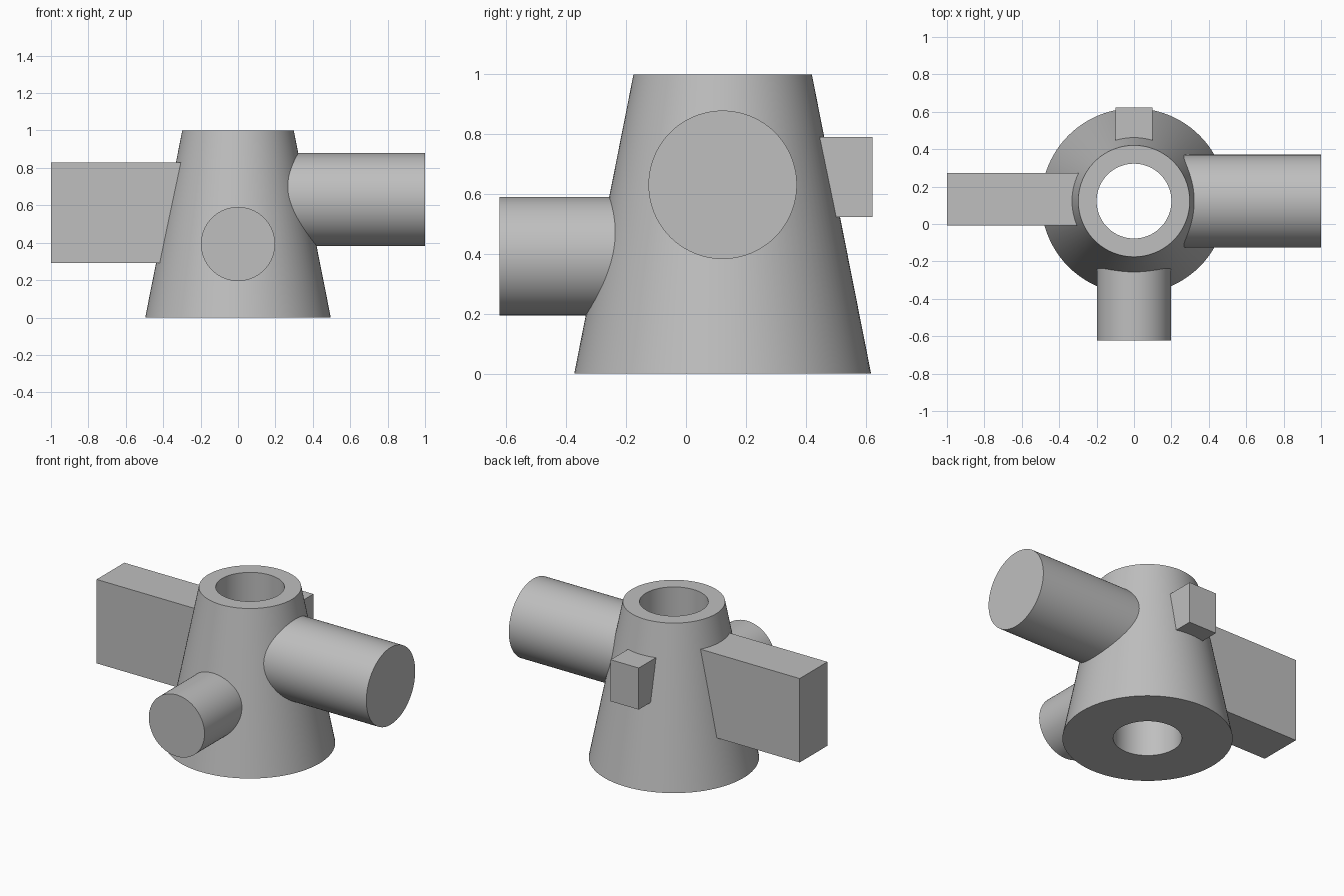
import bpy
import bmesh
from math import radians
from mathutils import Matrix, Vector

cube = bpy.data.objects.get("Cube")
if cube:
    bpy.data.objects.remove(cube, do_unlink=True)

AXIS_Y = 0.1225  # the hub axis sits behind the model's centre
SEGMENTS = 96

grey = bpy.data.materials.new("plain grey")
grey.use_nodes = True
color = (0.52, 0.52, 0.52, 1)
grey.diffuse_color = color
grey.node_tree.nodes["Principled BSDF"].inputs["Base Color"].default_value = color


def finish(name, bm):
    bmesh.ops.recalc_face_normals(bm, faces=bm.faces)
    mesh = bpy.data.meshes.new(name)
    bm.to_mesh(mesh)
    bm.free()
    mesh.materials.append(grey)
    obj = bpy.data.objects.new(name, mesh)
    bpy.context.collection.objects.link(obj)
    bpy.ops.object.select_all(action='DESELECT')
    obj.select_set(True)
    bpy.context.view_layer.objects.active = obj
    bpy.ops.object.shade_smooth_by_angle(angle=radians(30))
    return obj


def revolve(name, profile):
    """Spin a closed (radius, height) profile around the hub axis."""
    bm = bmesh.new()
    verts = [bm.verts.new((r, AXIS_Y, z)) for r, z in profile]
    edges = [bm.edges.new((verts[i - 1], v)) for i, v in enumerate(verts)]
    bmesh.ops.spin(bm, geom=verts + edges, cent=(0, AXIS_Y, 0), axis=(0, 0, 1),
                   angle=radians(360), steps=SEGMENTS, use_merge=True)
    bmesh.ops.remove_doubles(bm, verts=bm.verts, dist=1e-5)
    return finish(name, bm)


def rod(name, start, end, radius):
    """Solid cylinder between two points."""
    start, end = Vector(start), Vector(end)
    direction = end - start
    turn = direction.to_track_quat('Z', 'Y').to_matrix().to_4x4()
    bm = bmesh.new()
    bmesh.ops.create_cone(bm, cap_ends=True, segments=SEGMENTS,
                          radius1=radius, radius2=radius, depth=direction.length,
                          matrix=Matrix.Translation((start + end) / 2) @ turn)
    return finish(name, bm)


def block(name, low, high):
    """Box between two opposite corners."""
    low, high = Vector(low), Vector(high)
    bm = bmesh.new()
    bmesh.ops.create_cube(bm, size=1, matrix=Matrix.Translation((low + high) / 2)
                          @ Matrix.Diagonal((high - low).to_4d()))
    return finish(name, bm)


# Tapered hub with a straight bore
revolve("tapered_hub", [(0.2, 0), (0.496, 0), (0.298, 1), (0.2, 1)])

# Arms, each rooted inside the hub wall without reaching the bore
rod("left_round_arm", (0.215, AXIS_Y, 0.631), (1, AXIS_Y, 0.631), 0.248)
rod("front_round_arm", (0, AXIS_Y - 0.215, 0.393), (0, -0.6225, 0.393), 0.198)
block("right_flat_arm", (-1, -0.007, 0.291), (-0.215, 0.274, 0.83))
block("back_lug", (-0.1, AXIS_Y + 0.215, 0.523), (0.1, 0.6225, 0.79))
